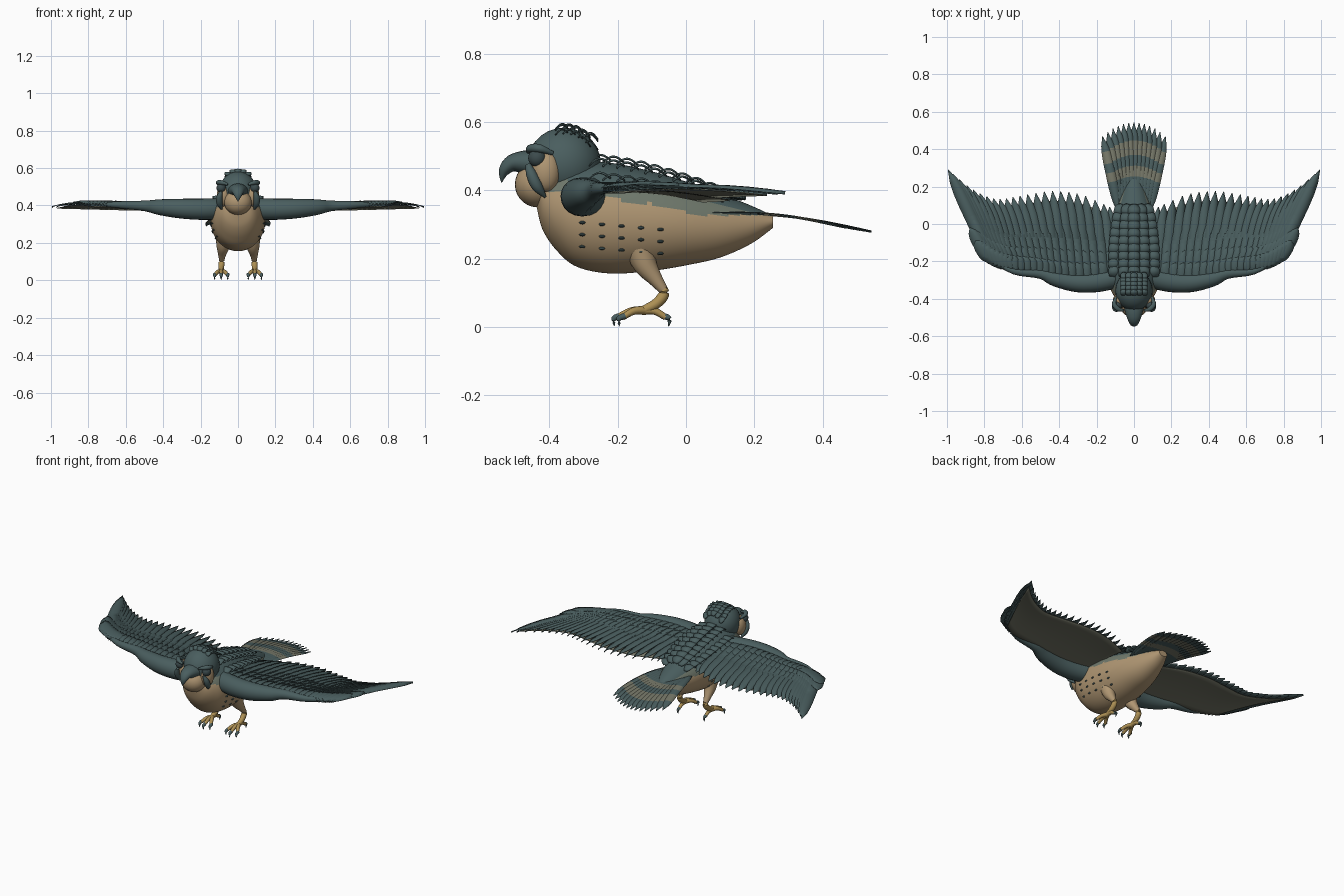
import bpy, bmesh, math
from mathutils import Vector, Matrix

if "Cube" in bpy.data.objects:
    bpy.data.objects.remove(bpy.data.objects["Cube"])


def material(name, r, g, b):
    m = bpy.data.materials.new(name)
    m.use_nodes = True
    m.diffuse_color = (r, g, b, 1)
    m.node_tree.nodes["Principled BSDF"].inputs["Base Color"].default_value = (r, g, b, 1)
    m.node_tree.nodes["Principled BSDF"].inputs["Roughness"].default_value = 0.8
    return m


SLATE = material("slate", .068, .112, .114)
DARK = material("dark slate", .045, .07, .074)
TAN = material("tan", .43, .305, .17)
OLIVE = material("olive grey", .18, .185, .138)
RUMP = material("grey green", .16, .19, .15)
YELLOW = material("yellow", .42, .28, .09)


def finish(name, bm, mats, angle=40, thick=0):
    bmesh.ops.recalc_face_normals(bm, faces=bm.faces)
    me = bpy.data.meshes.new(name)
    bm.to_mesh(me)
    bm.free()
    for m in mats:
        me.materials.append(m)
    ob = bpy.data.objects.new(name, me)
    bpy.context.collection.objects.link(ob)
    if thick:
        sol = ob.modifiers.new("thickness", 'SOLIDIFY')
        sol.thickness, sol.offset = thick, 0
    bpy.ops.object.select_all(action='DESELECT')
    ob.select_set(True)
    bpy.context.view_layer.objects.active = ob
    bpy.ops.object.shade_smooth_by_angle(angle=math.radians(angle))


def spline(pts, t):
    """Smooth point through pts at t from 0 to 1, for tuples of any length."""
    f = min(max(t, 0), 1) * (len(pts) - 1)
    i = min(int(f), len(pts) - 2)
    u = f - i
    a, b, c, d = (pts[min(max(i + k, 0), len(pts) - 1)] for k in (-1, 0, 1, 2))
    return [q + .5 * u * (r - p + u * (2*p - 5*q + 4*r - s + u * (3*(q - r) + s - p)))
            for p, q, r, s in zip(a, b, c, d)]


def skin(bm, rings):
    """Closed skin over a list of point rings."""
    vs = [[bm.verts.new(p) for p in ring] for ring in rings]
    n = len(vs[0])
    for a, b in zip(vs, vs[1:]):
        for i in range(n):
            bm.faces.new((a[i], a[(i+1) % n], b[(i+1) % n], b[i]))
    bm.faces.new(vs[0])
    bm.faces.new(vs[-1])


def tube(name, pts, mat, sides=16, steps=16, widen=1):
    bm, rings = bmesh.new(), []
    for k in range(steps + 1):
        t = k / steps
        x, y, z, r = spline(pts, t)
        d = Vector(spline(pts, t + .02)[:3]) - Vector(spline(pts, t - .02)[:3])
        q = d.to_track_quat('Z', 'X')
        ring = [q @ Vector((r * math.cos(a), r * math.sin(a), 0))
                for a in (2 * math.pi * i / sides for i in range(sides))]
        rings.append([(x + p.x * widen, y + p.y, z + p.z) for p in ring])
    skin(bm, rings)
    finish(name, bm, [mat])


def add_ball(bm, loc, size, seg=28):
    mtx = Matrix.Translation(loc) @ Matrix.Diagonal((*size, 1))
    bmesh.ops.create_uvsphere(bm, u_segments=seg, v_segments=seg // 2, radius=1, matrix=mtx)


def ball(name, loc, size, mat):
    bm = bmesh.new()
    add_ball(bm, loc, size)
    finish(name, bm, [mat])


POINTED = [.45, .8, .95, 1, 1, 1, .92, .68, .05]
ROUNDED = [.6, .9, 1, 1, 1, 1, .9, .7, .3]


def feather(bm, root, tip, width, arch, shape=POINTED, roll=0, bands=(), segs=8):
    """Vane with a raised quill, arched along its length."""
    root, tip = Vector(root), Vector(tip)
    side = (tip - root).cross(Vector((0, 0, 1))).normalized() * width / 2
    rows = []
    for k in range(segs + 1):
        s = k / segs
        c = root.lerp(tip, s) + Vector((0, 0, arch * math.sin(math.pi * s)))
        w = spline([(v,) for v in shape], s)[0]
        rows.append([bm.verts.new(c + side * w * e + Vector((0, 0, e * roll - abs(e) * width * .06)))
                     for e in (-1, 0, 1)])
    for k, (a, b) in enumerate(zip(rows, rows[1:])):
        for i in (0, 1):
            f = bm.faces.new((a[i], a[i+1], b[i+1], b[i]))
            f.material_index = any(lo < (k + .5) / segs < hi for lo, hi in bands)


# Body: y, bottom, top, half width
BODY = [(-.437, .35, .39, .02), (-.42, .285, .43, .075), (-.38, .225, .46, .11),
        (-.32, .176, .483, .135), (-.22, .156, .48, .145), (-.1, .164, .455, .14),
        (0, .18, .425, .124), (.1, .203, .39, .095), (.19, .243, .355, .06), (.255, .29, .325, .028)]


def section(y):
    for a, b in zip(BODY, BODY[1:]):
        if y <= b[0]:
            u = (y - a[0]) / (b[0] - a[0])
            return [p + (q - p) * u for p, q in zip(a, b)]
    return BODY[-1]


bm, rings = bmesh.new(), []
for k in range(73):
    y, lo, hi, hw = spline(BODY, k / 72)
    rings.append([(hw * math.cos(a), y, (lo + hi) / 2 + (hi - lo) / 2 * math.sin(a))
                  for a in (2 * math.pi * i / 80 for i in range(80))])
skin(bm, rings)
bm.normal_update()
bmesh.ops.recalc_face_normals(bm, faces=bm.faces)
for f in bm.faces:
    c = f.calc_center_median()
    edge = .36 - (c.y + .1) * (.12 if c.y < -.1 else .24)
    edge = max(edge, .326)
    f.material_index = 0 if c.z < edge else 1 if c.z < edge + .04 and f.normal.z < .62 else 2
finish("body", bm, [TAN, RUMP, SLATE])

# Head
HEAD, HSIZE = Vector((0, -.357, .477)), (.1, .108, .106)
ball("head", HEAD, HSIZE, SLATE)
ball("throat", (0, -.435, .417), (.074, .066, .067), TAN)
tube("beak", [(0, -.43, .477, .042), (0, -.475, .482, .034), (0, -.51, .478, .025),
              (0, -.533, .455, .016), (0, -.54, .422, .001)], SLATE, 20, 16, 1.35)
for s, side in ((1, "left"), (-1, "right")):
    ball(side + "_cheek", (s * .078, -.41, .455), (.035, .042, .06), TAN)
    ball(side + "_eye", (s * .09, -.436, .494), (.025, .026, .026), DARK)
    tube(side + "_brow", [(s * .055, -.462, .512, .006), (s * .085, -.455, .522, .012),
                          (s * .106, -.428, .522, .012), (s * .096, -.39, .508, .006)], SLATE, 12)
    tube(side + "_moustache", [(s * .089, -.462, .475, .008), (s * .099, -.452, .445, .016),
                               (s * .099, -.435, .41, .016), (s * .087, -.412, .38, .004)], SLATE, 12)

# Crown and back scales
bm = bmesh.new()
for r in range(5):
    for c in range(-2, 3):
        x, y = c * .027, -.382 + r * .022
        top = [HEAD.z + HSIZE[2] * math.sqrt(max(0, 1 - (x / HSIZE[0])**2 - ((v - HEAD.y) / HSIZE[1])**2))
               for v in (y, min(y + .036, -.275))]
        feather(bm, (x, y, top[0]), (x, y + .036, top[1] + .004), .036, .012, ROUNDED)
finish("crown_feathers", bm, [SLATE], 40, .003)

bm = bmesh.new()
for r in range(9):
    y = -.285 + r * .041
    for c in range(-2, 3):
        ends = []
        for v, lift in ((y, .002), (y + .064, .01)):
            _, lo, hi, hw = section(v)
            x = c * hw * .37
            ends.append((x, v, (lo + hi) / 2 + (hi - lo) / 2 * math.sqrt(1 - (x / hw)**2) + lift))
        feather(bm, *ends, .062, .018, ROUNDED)
finish("back_feathers", bm, [SLATE], 40, .003)

# Wings
LEAD = [(.1, -.28), (.25, -.31), (.4, -.3), (.52, -.27), (.64, -.25), (.71, -.23), (.765, -.195)]
TRAIL = [(.13, .09), (.29, .16), (.45, .175), (.61, .15), (.74, .135), (.87, .19), (.993, .29)]


def wing_point(t, f, s):
    a, b = spline(LEAD, t), spline(TRAIL, t)
    return s * (a[0] + (b[0] - a[0]) * f), a[1] + (b[1] - a[1]) * f, .404 - f * (.008 + .022 * (1 - t))


for s, side in ((1, "left"), (-1, "right")):
    tube(side + "_wing_arm", [(s * .08, -.28, .383, .055), (s * .18, -.305, .38, .057),
                              (s * .3, -.312, .383, .053), (s * .42, -.292, .391, .042),
                              (s * .5, -.265, .398, .028), (s * .64, -.252, .404, .018),
                              (s * .765, -.195, .406, .006)], SLATE, 20, 24)
    bm = bmesh.new()
    for reach, count, lift in ((1, 23, 0), (.7, 24, .008), (.52, 24, .014), (.36, 24, .019), (.22, 24, .023)):
        for i in range(count):
            t = i / (count - 1)
            flare = Vector((s * .03 * t**4 * (reach < .4), 0, lift))
            feather(bm, Vector(wing_point(t, 0, s)) + flare * .5, Vector(wing_point(t, reach, s)) + flare,
                    .064, .016 * reach, POINTED, -.004 * s)
    finish(side + "_wing_feathers", bm, [SLATE], 40, .002)
    # Pale lining under the feathers
    bm = bmesh.new()
    grid = [[bm.verts.new(Vector(wing_point(i / 30, .02 + .87 * j / 8, s))
                          + Vector((0, 0, .014 * math.sin(math.pi * j / 8) - .012)))
             for j in range(9)] for i in range(31)]
    for a, b in zip(grid, grid[1:]):
        for j in range(8):
            bm.faces.new((a[j], a[j+1], b[j+1], b[j]))
    finish(side + "_wing_lining", bm, [OLIVE], 40, .003)

# Tail fan with pale bands
bm = bmesh.new()
for i in range(-6, 7):
    u = i / 6
    feather(bm, (.085 * u, .08, .335), (.168 * u, .543 - .075 * u * u, .281 + .012 * u * u), .052, .016,
            POINTED, .002, ((.36, .5), (.62, .8)), 24)
finish("tail_feathers", bm, [SLATE, OLIVE], 40, .002)

# Flank spots
bm = bmesh.new()
for s in (1, -1):
    for c in range(5):
        for r in range(3):
            y, z = -.303 + c * .057, .305 - r * .035 - c * .005
            _, lo, hi, hw = section(y)
            x = hw * math.sqrt(1 - ((z - (lo + hi) / 2) / (hi - lo) * 2)**2)
            add_ball(bm, (s * x, y, z), (.008, .01, .005), 10)
finish("flank_spots", bm, [SLATE])

# Legs, toes and claws
for s, side in ((1, "left"), (-1, "right")):
    tube(side + "_thigh", [(s * .075, -.135, .225, .045), (s * .08, -.118, .18, .035),
                           (s * .085, -.09, .14, .022), (s * .087, -.066, .108, .014)], TAN)
    tube(side + "_shank", [(s * .087, -.066, .115, .012), (s * .088, -.066, .092, .016),
                           (s * .09, -.09, .066, .015), (s * .09, -.13, .046, .013)], YELLOW)
    for n, (x, y) in enumerate(((.055, -.185), (.09, -.2), (.125, -.185), (.09, -.06))):
        back = 1 if y > -.1 else -1
        tube(f"{side}_toe_{n}", [(s * .09, -.122, .048, .013), (s * (x + .09) / 2, (y - .122) / 2, .046, .011),
                                 (s * x, y, .028, .009)], YELLOW, 10, 8)
        tube(f"{side}_claw_{n}", [(s * x, y - back * .008, .032, .009), (s * x, y + back * .011, .024, .008),
                                  (s * x, y + back * .009, .001, .0008)], SLATE, 10, 8)
